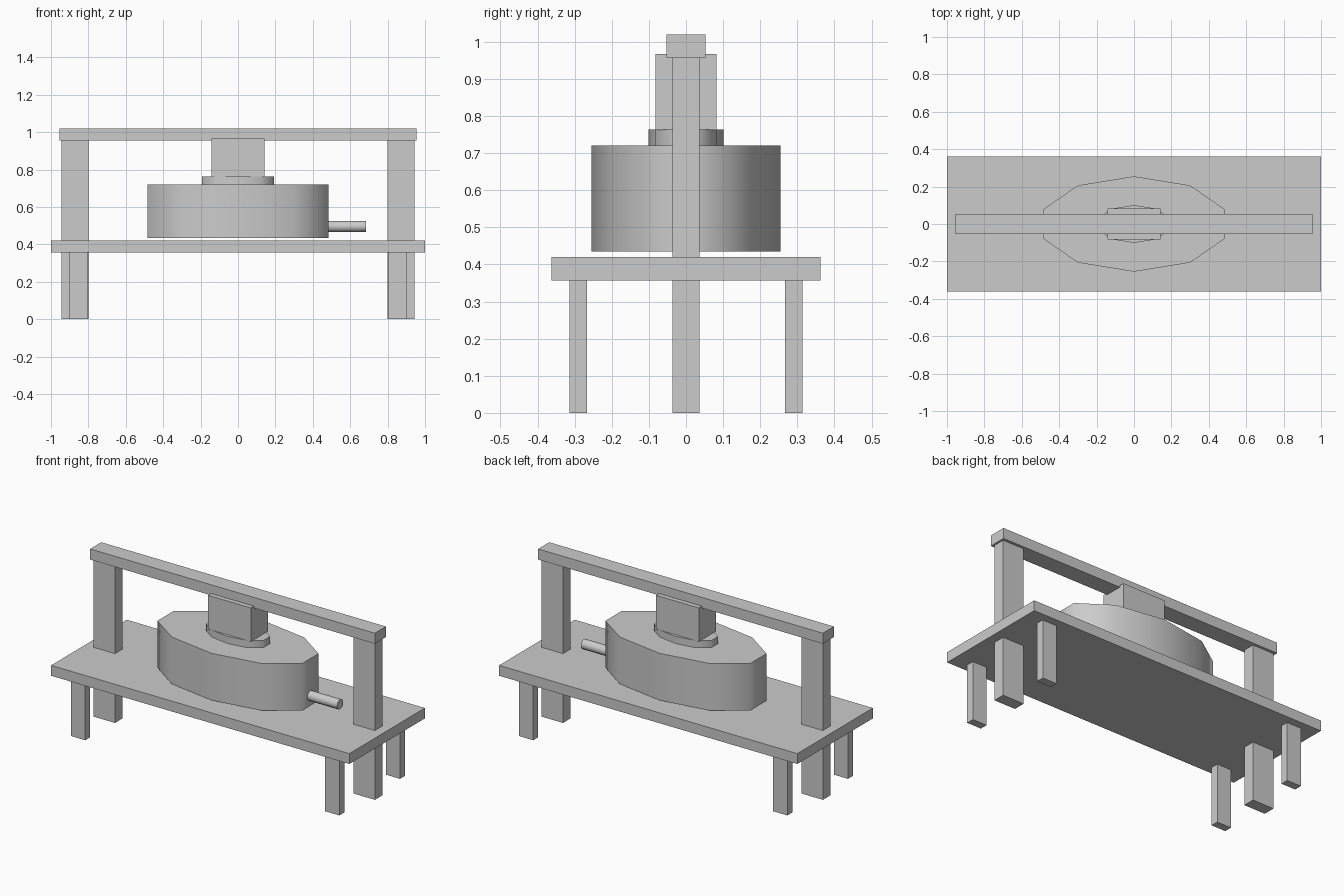
import bpy
import math
from mathutils import Matrix

if "Cube" in bpy.data.objects:
    bpy.data.objects.remove(bpy.data.objects["Cube"])


def box(name, x0, x1, y0, y1, z0, z1):
    bpy.ops.mesh.primitive_cube_add(
        size=1, location=((x0 + x1) / 2, (y0 + y1) / 2, (z0 + z1) / 2))
    ob = bpy.context.object
    ob.name = name
    ob.scale = (x1 - x0, y1 - y0, z1 - z0)
    bpy.ops.object.transform_apply(location=True, rotation=False, scale=True)
    return ob


def drum(name, radius, z0, z1):
    # Ten-sided drum, stretched to double width along x
    bpy.ops.mesh.primitive_cylinder_add(
        vertices=10, radius=radius, depth=z1 - z0, location=(0, 0, (z0 + z1) / 2))
    ob = bpy.context.object
    ob.name = name
    ob.data.transform(Matrix.Diagonal((2, 1, 1, 1)))
    bpy.ops.object.shade_smooth_by_angle(angle=math.radians(60))
    return ob


# Table top and overhead beam
box("table_top", -1, 1, -0.362, 0.362, 0.357, 0.42)
box("top_beam", -0.955, 0.955, -0.053, 0.053, 0.956, 1.02)

# Posts and corner legs on both ends
for sx, side in ((-1, "left"), (1, "right")):
    xs = sorted((sx * 0.80, sx * 0.943))
    box(side + "_post", *xs, -0.036, 0.036, 0, 0.956)
    for sy, end in ((-1, "front"), (1, "back")):
        xs = sorted((sx * 0.805, sx * 0.90))
        ys = sorted((sy * 0.267, sy * 0.314))
        box(f"{end}_{side}_leg", *xs, *ys, 0, 0.357)

# Hanging drum, collar and mounting block
drum("drum", 0.255, 0.435, 0.72)
drum("collar", 0.101, 0.72, 0.763)
box("mounting_block", -0.143, 0.143, -0.082, 0.082, 0.762, 0.967)

# Side handle
bpy.ops.mesh.primitive_cylinder_add(
    vertices=10, radius=0.03, depth=0.245, location=(0.5625, 0, 0.496),
    rotation=(0, math.pi / 2, 0))
bpy.context.object.name = "side_handle"
bpy.ops.object.shade_smooth_by_angle(angle=math.radians(60))
